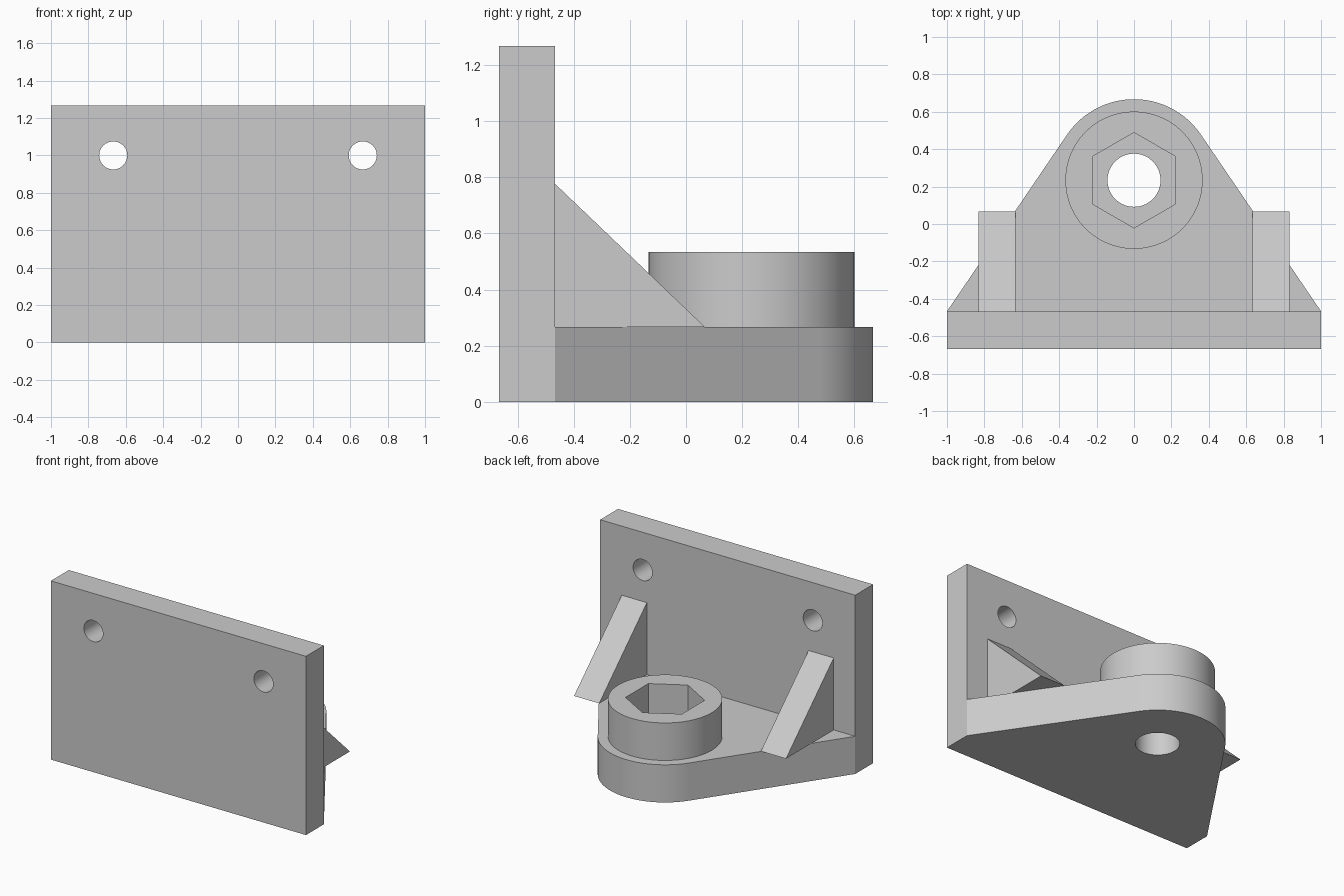
import bpy, bmesh, math
from mathutils import Matrix, Vector

default = bpy.data.objects.get("Cube")
if default:
    bpy.data.objects.remove(default, do_unlink=True)

# Single grey finish
grey = bpy.data.materials.new("plain_grey")
grey.use_nodes = True
colour = (0.6, 0.6, 0.6, 1)
grey.diffuse_color = colour
grey.node_tree.nodes["Principled BSDF"].inputs["Base Color"].default_value = colour

# Main dimensions
PLATE_BACK, PLATE_FRONT = -0.667, -0.467
PLATE_TOP, BASE_TOP, BOSS_TOP = 1.267, 0.267, 0.533
AXIS_Y = 0.234
TOP_VIEW = Matrix.Identity(4)
# Profile axes (u, v, w) become world (y, z, x) or (x, z, -y)
SIDE_VIEW = Matrix(((0, 0, 1, 0), (1, 0, 0, 0), (0, 1, 0, 0), (0, 0, 0, 1)))
FRONT_VIEW = Matrix(((1, 0, 0, 0), (0, 0, -1, 0), (0, 1, 0, 0), (0, 0, 0, 1)))


def prism(name, outline, low, high, frame=TOP_VIEW):
    """Extrude a closed 2D outline between two levels of a frame."""
    bm = bmesh.new()
    face = bm.faces.new([bm.verts.new((u, v, low)) for u, v in outline])
    grown = bmesh.ops.extrude_face_region(bm, geom=[face])["geom"]
    moved = [g for g in grown if isinstance(g, bmesh.types.BMVert)]
    bmesh.ops.translate(bm, verts=moved, vec=(0, 0, high - low))
    bm.transform(frame)
    bmesh.ops.recalc_face_normals(bm, faces=bm.faces[:])
    mesh = bpy.data.meshes.new(name)
    bm.to_mesh(mesh)
    bm.free()
    mesh.materials.append(grey)
    obj = bpy.data.objects.new(name, mesh)
    bpy.context.collection.objects.link(obj)
    return obj


def arc(cx, cy, radius, start=0.0, end=math.tau, steps=64, closed=True):
    count = steps if closed else steps + 1
    return [(cx + radius * math.cos(start + (end - start) * i / steps),
             cy + radius * math.sin(start + (end - start) * i / steps))
            for i in range(count)]


def select_only(obj):
    bpy.ops.object.select_all(action="DESELECT")
    obj.select_set(True)
    bpy.context.view_layer.objects.active = obj


def cut(target, cutter):
    mod = target.modifiers.new("cut", "BOOLEAN")
    mod.operation, mod.solver, mod.object = "DIFFERENCE", "EXACT", cutter
    select_only(target)
    bpy.ops.object.modifier_apply(modifier=mod.name)
    bpy.data.objects.remove(cutter, do_unlink=True)


# Upright mounting plate with two screw holes
plate = prism("mounting_plate",
              [(-1, PLATE_BACK), (1, PLATE_BACK), (1, PLATE_FRONT), (-1, PLATE_FRONT)],
              0, PLATE_TOP)
for side in (-1, 1):
    cut(plate, prism("screw_hole", arc(side * 0.667, 1.0, 0.075, steps=48),
                     0.3, 0.9, FRONT_VIEW))

# Base: straight sides running tangent into a round nose
NOSE = 0.433
to_corner = Vector((1, PLATE_FRONT - AXIS_Y))
tangent = math.atan2(to_corner.y, to_corner.x) + math.acos(NOSE / to_corner.length)
base = prism("base", [(-1, PLATE_FRONT), (1, PLATE_FRONT)]
             + arc(0, AXIS_Y, NOSE, tangent, math.pi - tangent, 48, False), 0, BASE_TOP)
cut(base, prism("bolt_hole", arc(0, AXIS_Y, 0.142), -0.1, BASE_TOP + 0.1))

# Round boss with a hexagonal nut pocket
boss = prism("boss", arc(0, AXIS_Y, 0.367, steps=96), BASE_TOP, BOSS_TOP)
cut(boss, prism("nut_pocket",
                arc(0, AXIS_Y, 0.255, math.pi / 6, math.pi / 6 + math.tau, 6),
                BASE_TOP - 0.1, BOSS_TOP + 0.1))

# Triangular gussets, overhanging the base a little
triangle = [(PLATE_FRONT, BASE_TOP), (0.067, BASE_TOP), (PLATE_FRONT, 0.777)]
gussets = [prism(name, triangle, low, high, SIDE_VIEW)
           for name, low, high in (("left_gusset", 0.634, 0.831),
                                   ("right_gusset", -0.831, -0.634))]

# Smooth the round walls, keep the edges crisp
for obj in [plate, base, boss] + gussets:
    select_only(obj)
    bpy.ops.object.shade_smooth_by_angle(angle=math.radians(30))
